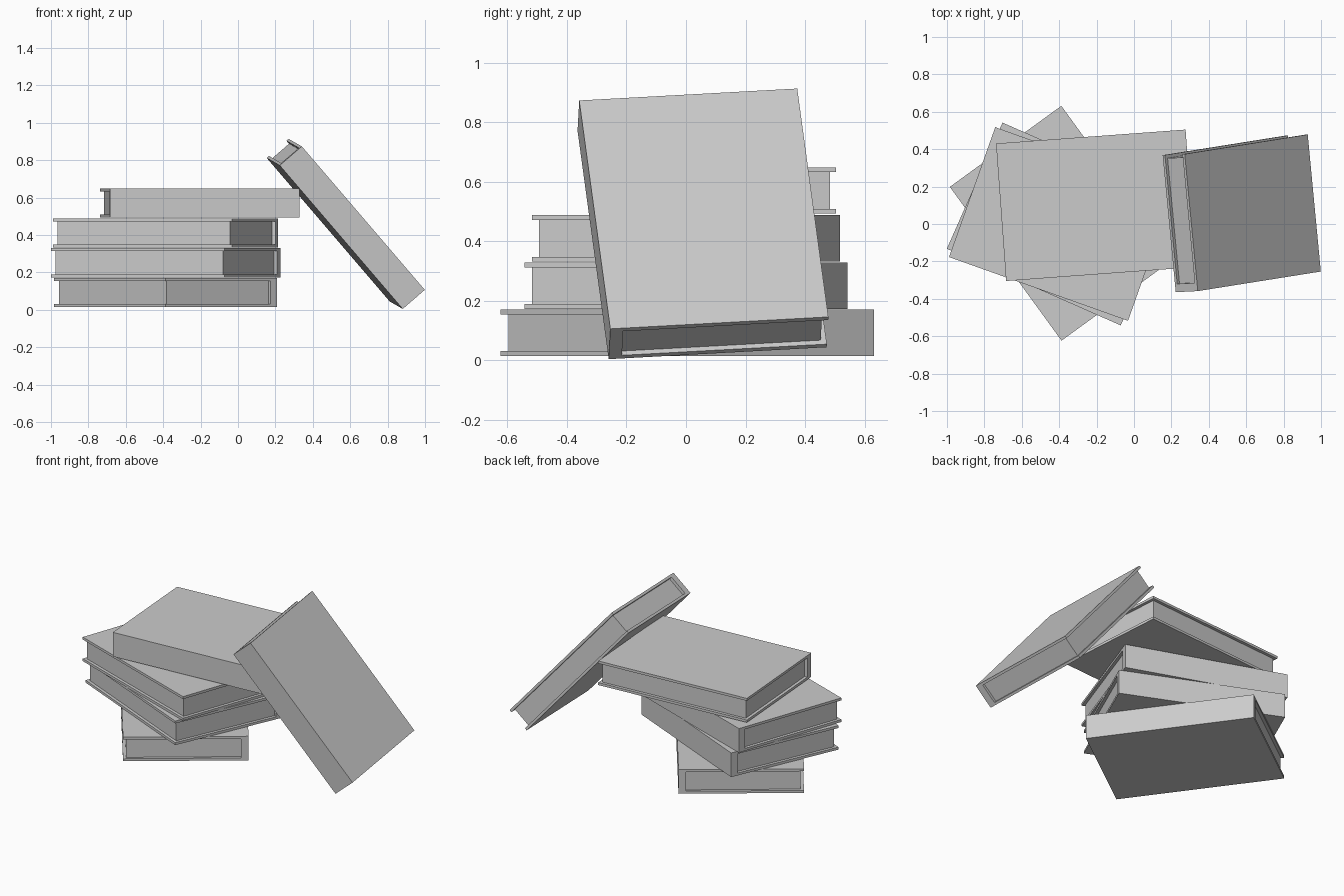
import bpy
import bmesh
from math import radians
from mathutils import Matrix, Vector

if "Cube" in bpy.data.objects:
    bpy.data.objects.remove(bpy.data.objects["Cube"], do_unlink=True)

# Book proportions
LENGTH, WIDTH, THICK = 1.016, 0.737, 0.156
BOARD, SPINE, INSET = 0.016, 0.044, 0.019

grey = bpy.data.materials.new("plain grey")
grey.use_nodes = True
grey.diffuse_color = (0.6, 0.6, 0.6, 1)
shader = grey.node_tree.nodes["Principled BSDF"]
shader.inputs["Base Color"].default_value = grey.diffuse_color
shader.inputs["Roughness"].default_value = 0.8


def extrude_profile(name, profile, length, placement):
    """Extrude a closed (y, z) outline along local x, centred."""
    bm = bmesh.new()
    face = bm.faces.new([bm.verts.new((-length / 2, y, z)) for y, z in profile])
    moved = bmesh.ops.extrude_face_region(bm, geom=[face])["geom"]
    verts = [v for v in moved if isinstance(v, bmesh.types.BMVert)]
    bmesh.ops.translate(bm, vec=(length, 0, 0), verts=verts)
    bmesh.ops.recalc_face_normals(bm, faces=bm.faces)
    mesh = bpy.data.meshes.new(name)
    bm.to_mesh(mesh)
    bm.free()
    mesh.materials.append(grey)
    obj = bpy.data.objects.new(name, mesh)
    obj.matrix_world = placement
    bpy.context.collection.objects.link(obj)
    return obj


def book(name, placement):
    w, t = WIDTH / 2, THICK / 2
    inner_y, inner_z = SPINE - w, t - BOARD
    # Cover: two boards joined by a flat spine on the local -y side
    cover = [(-w, -t), (w, -t), (w, -inner_z), (inner_y, -inner_z),
             (inner_y, inner_z), (w, inner_z), (w, t), (-w, t)]
    extrude_profile(name + "_cover", cover, LENGTH, placement)
    # Page block, set back from the cover on its three open sides
    fore = w - INSET
    pages = [(inner_y, -inner_z), (fore, -inner_z), (fore, inner_z), (inner_y, inner_z)]
    extrude_profile(name + "_pages", pages, LENGTH - 2 * INSET, placement)


# Stacked books: name, centre x, centre y, underside height, turn in degrees
stack = [
    ("bottom_book", -0.388, 0.004, 0.015, 126),
    ("second_book", -0.387, 0.0, 0.173, 156.2),
    ("third_book", -0.387, 0.0, 0.332, 160.4),
    ("top_book", -0.204, 0.1, 0.493, 4.2),
]
for name, x, y, z, turn in stack:
    book(name, Matrix.Translation((x, y, z + THICK / 2))
         @ Matrix.Rotation(radians(turn), 4, "Z"))

# Leaning book: axes along its length, width and thickness
along = Vector((0.66, 0.105, -0.77)).normalized()
normal = along.cross(Vector((-0.07, 0.735, 0.04))).normalized()
across = normal.cross(along)
lean = Matrix((along, across, normal)).transposed().to_4x4()
book("leaning_book", Matrix.Translation((0.576, 0.057, 0.459)) @ lean)
